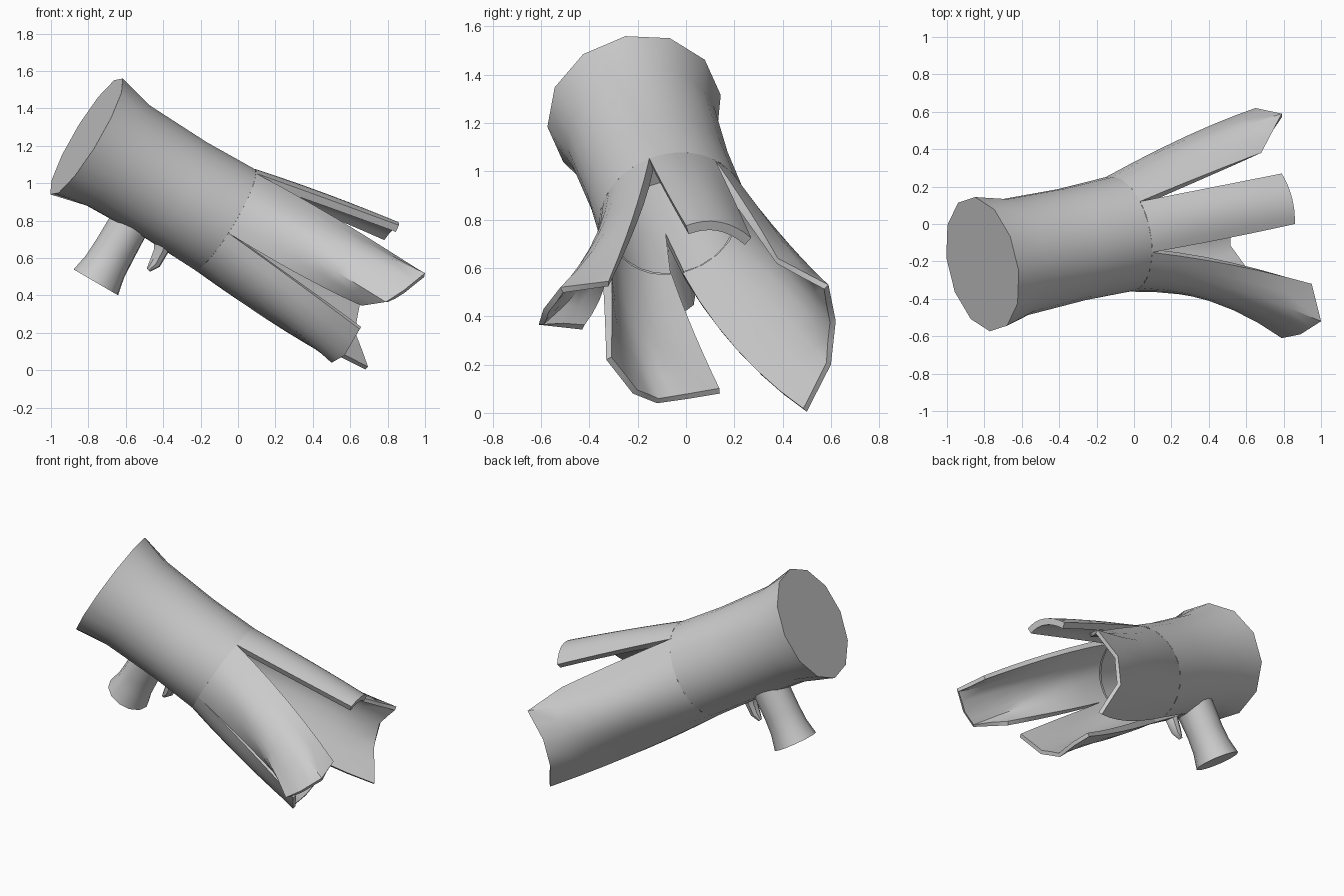
import bpy, bmesh, math
from mathutils import Vector as V

if "Cube" in bpy.data.objects:
    bpy.data.objects.remove(bpy.data.objects["Cube"])

# Frame of the slanted trunk: D runs from the cut cap to the split end
D = V((.843, .185, -.506)).normalized()
U = V((-.214, .977, 0)).normalized()
U = (U - D * U.dot(D)).normalized()
W = D.cross(U)
CAP = V((-.81, -.215, 1.25))
SPLIT, ROOT_R, THICK = .875, .314, .045


def around(s, r, deg):
    a = math.radians(deg)
    return CAP + D * s + (U * math.cos(a) + W * math.sin(a)) * r


def finish(name, bm, angle=40):
    bmesh.ops.recalc_face_normals(bm, faces=bm.faces)
    me = bpy.data.meshes.new(name)
    bm.to_mesh(me)
    bm.free()
    ob = bpy.data.objects.new(name, me)
    bpy.context.collection.objects.link(ob)
    bpy.ops.object.select_all(action='DESELECT')
    ob.select_set(True)
    bpy.context.view_layer.objects.active = ob
    bpy.ops.object.shade_smooth_by_angle(angle=math.radians(angle))
    return ob


def tube(name, rings, sides):
    """Loft through (centre, direction, radius) rings, open where it enters the trunk."""
    bm = bmesh.new()
    loops = []
    for c, d, r in rings:
        d = d.normalized()
        a = (U - d * U.dot(d)).normalized()
        b = d.cross(a)
        loops.append([bm.verts.new(c + a * r * math.cos(t) + b * r * math.sin(t))
                      for t in (math.tau * i / sides for i in range(sides))])
    for l, m in zip(loops, loops[1:]):
        for i in range(sides):
            j = (i + 1) % sides
            bm.faces.new((l[i], l[j], m[j], m[i]))
    bm.faces.new(loops[-1])
    # keep the buried end inside the wall of the trunk
    for v in loops[0]:
        rel = v.co - CAP
        ax = D * rel.dot(D)
        rad = rel - ax
        if rad.length < .285:
            v.co = CAP + ax + rad.normalized() * .285
    return finish(name, bm)


def trunk(name, outer, inner, n=24):
    """Hollow trunk; rings are (s, radius, first angle, last angle), the gap is the long split."""
    bm = bmesh.new()

    def ring(s, r, a0, a1):
        p = [around(s, r, a0 + (a1 - a0) * i / n) for i in range(n + 1)]
        if s == 0:  # twelve-sided cut end
            for i in range(1, n, 2):
                p[i] = (p[i - 1] + p[i + 1]) / 2
        return [bm.verts.new(q) for q in p]
    sides = []
    for rings in (outer, inner):
        loops = [ring(*r) for r in rings]
        for l, m in zip(loops, loops[1:]):
            for i in range(n):
                bm.faces.new((l[i], l[i + 1], m[i + 1], m[i]))
        bm.faces.new(loops[0][:-1])
        sides.append(loops)
    # side walls of the long split
    for i in (0, n):
        bm.faces.new([l[i] for l in sides[0][-2:]] + [l[i] for l in sides[1][-2:]][::-1])
    bmesh.ops.remove_doubles(bm, verts=bm.verts, dist=.0005)
    return finish(name, bm)


def parabola(p, q, r, t):
    return p * (1 - t) * (1 - 2 * t) + q * 4 * t * (1 - t) + r * t * (2 * t - 1)


def across(pts, t):
    """Point along a row: smooth for 3 points, straight pieces for more."""
    pts = [V(p) for p in pts]
    if len(pts) == 3:
        return parabola(*pts, t)
    f = t * (len(pts) - 1)
    i = min(int(f), len(pts) - 2)
    return pts[i].lerp(pts[i + 1], f - i)


def strip(name, a0, a1, mid, end, nu=8, nv=6, tip=.025):
    """Splayed shell from an arc of the trunk to a thin ragged end row."""
    P = [[parabola(around(SPLIT, ROOT_R, a0 + (a1 - a0) * i / nu),
                   across(mid, i / nu), across(end, i / nu), j / nv)
          for i in range(nu + 1)] for j in range(nv + 1)]
    bm = bmesh.new()
    outer, inner = [], []
    for j in range(nv + 1):
        ro, ri = [], []
        th = THICK + (tip - THICK) * j / nv
        for i in range(nu + 1):
            du = P[j][min(i + 1, nu)] - P[j][max(i - 1, 0)]
            dv = P[min(j + 1, nv)][i] - P[max(j - 1, 0)][i]
            n = du.cross(dv).normalized()
            ro.append(bm.verts.new(P[j][i]))
            ri.append(bm.verts.new(P[j][i] - n * th))
        outer.append(ro)
        inner.append(ri)
    for j in range(nv):
        for i in range(nu):
            for g in (outer, inner):
                bm.faces.new((g[j][i], g[j][i + 1], g[j + 1][i + 1], g[j + 1][i]))
        for i in (0, nu):
            bm.faces.new((outer[j][i], outer[j + 1][i], inner[j + 1][i], inner[j][i]))
    for i in range(nu):
        bm.faces.new((outer[nv][i], outer[nv][i + 1], inner[nv][i + 1], inner[nv][i]))
    return finish(name, bm)


# Hollow trunk with flared cut end
trunk("trunk",
      [(0, .367, 282, 642), (.2, .318, 282, 642), (.57, .306, 282, 642), (SPLIT, ROOT_R, 286, 634)],
      [(.17, .268, 282, 642), (.57, .261, 282, 642), (SPLIT, ROOT_R - THICK, 286, 634)])

# Four split strips
strip("top_strip", 62, 115,
      [(.41, .195, .89), (.46, .07, .945), (.48, -.08, .915)],
      [(.79, .27, .725), (.845, .14, .79), (.86, 0, .775)], tip=.04)
strip("front_strip", 115, 196,
      [(.53, -.22, .81), (.46, -.4, .68), (.33, -.37, .51)],
      [(.95, -.32, .545), (1.0, -.52, .52), (.89, -.59, .43), (.79, -.61, .365), (.66, -.43, .345)])
strip("bottom_strip", 196, 274,
      [(.3, -.34, .48), (.19, -.22, .31), (.13, .04, .29)],
      [(.65, -.33, .22), (.57, -.22, .08), (.5, -.12, .04), (.5, .02, .06), (.48, .14, .08)])
strip("back_strip", 286, 422,
      [(.24, .23, .24), (.28, .47, .56), (.37, .26, .84)],
      [(.68, .5, .005), (.61, .6, .2), (.65, .62, .38), (.79, .59, .53), (.68, .38, .64)])

# Branch stub and broken twig on the underside
B = V((-.5, 0, -.86))
E = V((-.76, -.1, .47))
tube("branch_stub", [(E - B * .42, B, .11), (E - B * .2, B, .115),
                     (E - B * .1, B, .12), (E, B, .14)], 12)
tube("twig", [(V((-.39, -.12, .71)), V((-.2, 0, -1)), .05),
              (V((-.41, -.12, .64)), V((-.25, 0, -1)), .04),
              (V((-.445, -.12, .57)), V((-.5, 0, -.8)), .032),
              (V((-.48, -.12, .535)), V((-.7, 0, -.7)), .012)], 8)
